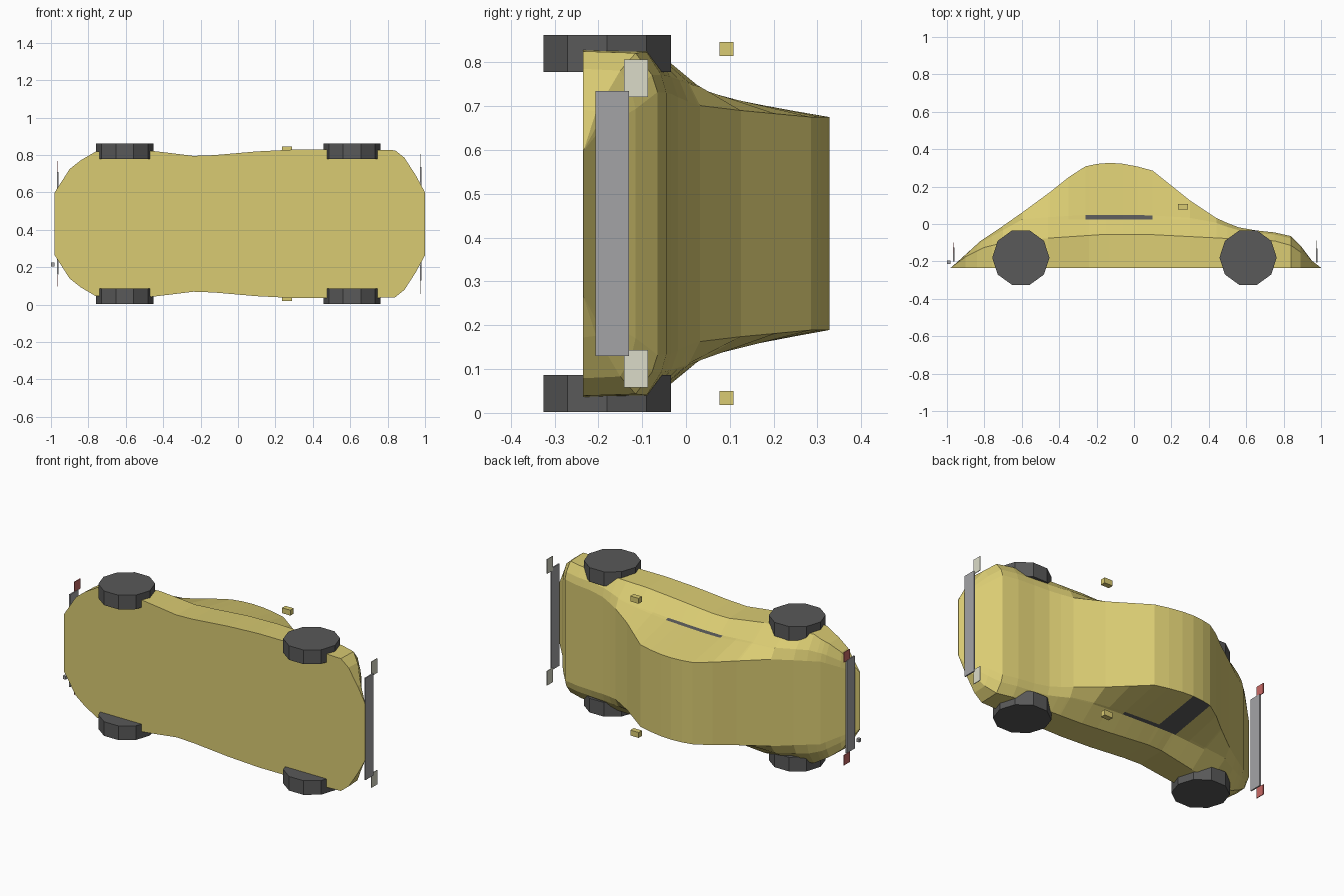
import bpy, bmesh, math

if "Cube" in bpy.data.objects:
    bpy.data.objects.remove(bpy.data.objects["Cube"])

MID = 0.432      # centre of the car's width (the car lies on its side, roof towards +y)
FLOOR = -0.235


def material(name, rgb):
    m = bpy.data.materials.new(name)
    m.diffuse_color = (*rgb, 1)
    m.use_nodes = True
    m.node_tree.nodes["Principled BSDF"].inputs["Base Color"].default_value = m.diffuse_color
    return m


PAINT = material("yellow_paint", (0.70, 0.60, 0.17))
DARK = material("dark_rubber", (0.10, 0.10, 0.10))
GREY = material("grey_metal", (0.37, 0.37, 0.38))
LAMP = material("pale_lamp", (0.71, 0.71, 0.58))
RED = material("red_lamp", (0.58, 0.14, 0.13))


def finish(bm, name, mats):
    bmesh.ops.recalc_face_normals(bm, faces=bm.faces[:])
    me = bpy.data.meshes.new(name)
    bm.to_mesh(me)
    bm.free()
    for m in mats:
        me.materials.append(m)
    ob = bpy.data.objects.new(name, me)
    bpy.context.collection.objects.link(ob)
    return ob


def box(name, x, y, z, mat):
    """Box from (min, max) pairs."""
    bm = bmesh.new()
    bmesh.ops.create_cube(bm, size=1)
    for v in bm.verts:
        v.co = [(a + b) / 2 + c * (b - a) for (a, b), c in zip((x, y, z), v.co)]
    return finish(bm, name, [mat])


def sample(table, x):
    for (x0, a), (x1, b) in zip(table, table[1:]):
        if x <= x1:
            return a + (b - a) * max(0, (x - x0) / (x1 - x0))
    return table[-1][1]


# Body curves along the length: top profile, shoulder height, floor width, roof width
TOP = [(-.98, -.234), (-.93, -.19), (-.82, -.09), (-.7, -.01), (-.6, .06), (-.45, .17),
       (-.35, .25), (-.26, .308), (-.2, .321), (-.13, .327), (-.06, .322), (.02, .307),
       (.1, .285), (.2, .205), (.3, .125), (.44, .032), (.5, .005), (.56, -.018),
       (.65, -.034), (.75, -.045), (.84, -.065), (.89, -.115), (.95, -.195), (1, -.234)]
SHOULDER = [(-.98, -.2345), (-.9, -.175), (-.8, -.125), (-.7, -.1), (-.45, -.075),
            (-.15, -.055), (.1, -.057), (.45, -.075), (.75, -.09), (.84, -.115),
            (.89, -.15), (.95, -.205), (1, -.2345)]
WIDTH = [(-.98, .168), (-.9, .293), (-.84, .34), (-.76, .387), (-.46, .39), (-.35, .377),
         (-.24, .363), (-.13, .367), (.1, .387), (.3, .397), (.7, .397), (.84, .393),
         (.89, .353), (.95, .26), (1, .168)]
ROOF = [(-.98, .165), (-.82, .245), (-.6, .258), (-.45, .25), (-.26, .243), (.1, .243),
        (.3, .258), (.45, .27), (.6, .295), (.84, .3), (.95, .215), (1, .165)]


def half_section(x):
    """(half width, height) points from floor to roof edge."""
    top, sh, w, r = (sample(t, x) for t in (TOP, SHOULDER, WIDTH, ROOF))
    crease = min(.025, sh + .75 * (top - sh))
    cw = r + .42 * (w - r)
    sill = crease + .08 * (top - crease)
    return [(w, FLOOR), (w - .004, sh), (cw, crease),
            (cw + .08 * (r - cw), sill), (r, top)]


# Body shell: mirrored half sections lofted front to back
stations = sorted({x for t in (TOP, SHOULDER, WIDTH) for x, _ in t})
bm = bmesh.new()
rings = []
for x in stations:
    half = half_section(x)
    loop = [(y, MID + w) for w, y in half] + [(y, MID - w) for w, y in reversed(half)]
    rings.append([bm.verts.new((x, y, z)) for y, z in loop])
for i, (a, b) in enumerate(zip(rings, rings[1:])):
    xm = (stations[i] + stations[i + 1]) / 2
    for j in range(10):
        k = (j + 1) % 10
        f = bm.faces.new((a[j], a[k], b[k], b[j]))
        # window sills on both sides, a full rear window on the lower side
        if (j in (2, 6) and -.26 < xm < .1) or (j == 5 and -.26 < xm < -.13):
            f.material_index = 1
bm.faces.new(rings[0])
bm.faces.new(rings[-1])
finish(bm, "car_body", [PAINT, DARK])

# Ten-sided wheels
for end, x in (("rear", -.605), ("front", .61)):
    for side, z in (("right", .044), ("left", .820)):
        bm = bmesh.new()
        bmesh.ops.create_cone(bm, cap_ends=True, segments=10, radius1=.153,
                              radius2=.153, depth=.084)
        bm.verts.ensure_lookup_table()
        # put a corner on the lengthwise axis
        ang = math.atan2(bm.verts[0].co.y, bm.verts[0].co.x)
        c, s = math.cos(-ang), math.sin(-ang)
        for v in bm.verts:
            px, py, pz = v.co
            v.co = (x + px * c - py * s, -.18 + px * s + py * c, z + pz)
        finish(bm, f"{end}_{side}_wheel", [DARK])

# Bumpers
box("front_bumper", (.974, .982), (-.206, -.13), (.13, .735), GREY)
box("rear_bumper", (-.969, -.961), (-.2, -.125), (.16, .71), GREY)

# Lamps and mirrors on both sides
for side, s in (("left", 1), ("right", -1)):
    def span(near, far):
        return tuple(sorted((MID + s * near, MID + s * far)))
    box(f"{side}_headlamp", (.972, .976), (-.141, -.087), span(.289, .374), LAMP)
    box(f"{side}_tail_lamp", (-.968, -.964), (-.155, -.1), span(.275, .335), RED)
    box(f"{side}_mirror", (.236, .29), (.077, .108), span(.382, .414), PAINT)

# Exhaust stub
box("exhaust", (-1, -.982), (-.215, -.196), (.205, .224), GREY)
